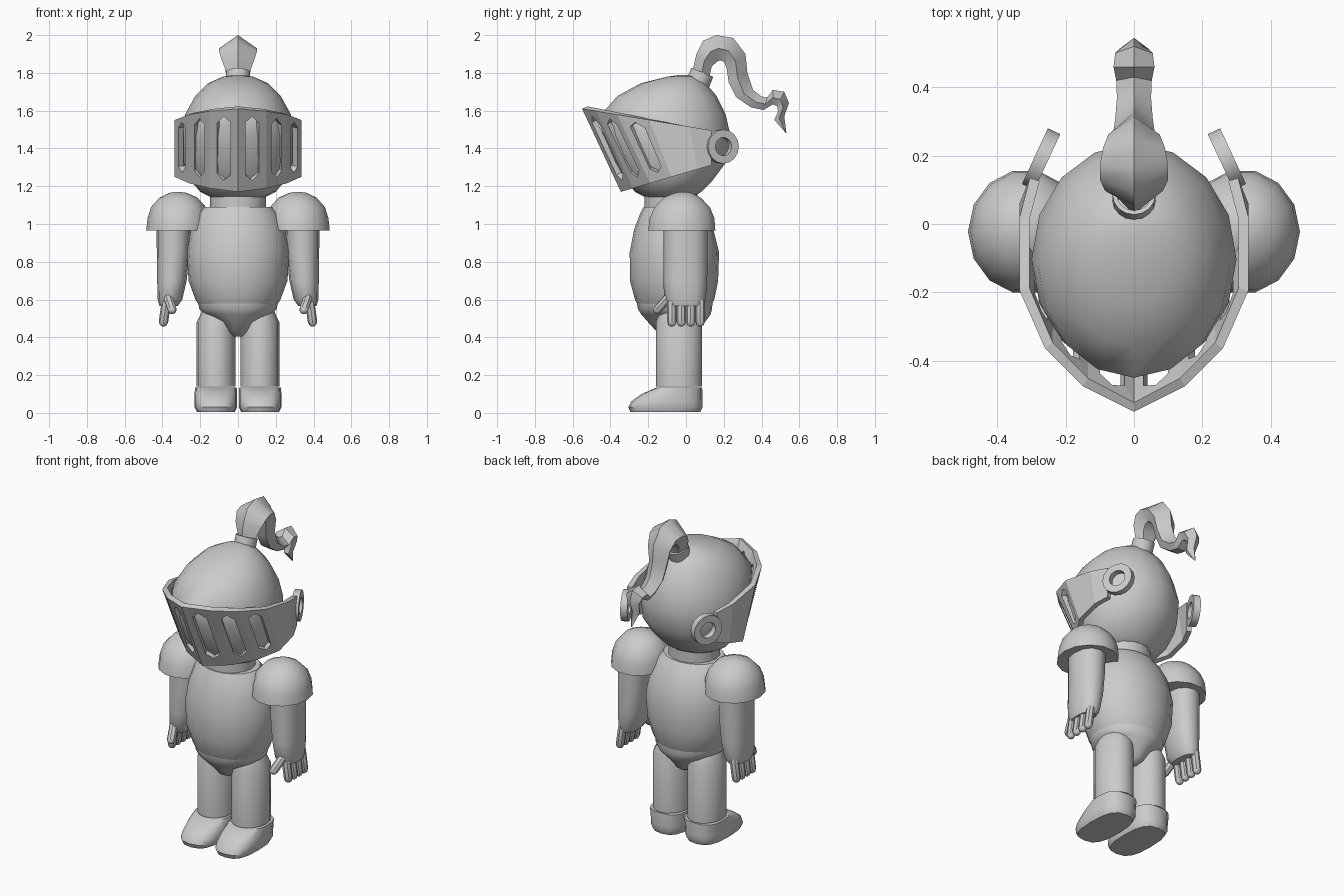
import bpy, bmesh
from math import cos, sin, pi, radians
from mathutils import Matrix, Vector

if "Cube" in bpy.data.objects:
    bpy.data.objects.remove(bpy.data.objects["Cube"])


def make(name, verts, faces, mirror=False, recalc=True):
    me = bpy.data.meshes.new(name)
    me.from_pydata([tuple(v) for v in verts], [], faces)
    bm = bmesh.new()
    bm.from_mesh(me)
    bmesh.ops.remove_doubles(bm, verts=bm.verts, dist=0.0001)
    if recalc:
        bmesh.ops.recalc_face_normals(bm, faces=bm.faces)
    bm.to_mesh(me)
    bm.free()
    ob = bpy.data.objects.new(name, me)
    bpy.context.collection.objects.link(ob)
    if mirror:
        m = ob.modifiers.new("Mirror", 'MIRROR')
        m.use_clip = True
    return ob


def skin(name, rings, closed=False, mirror=False):
    """Join rings of points; cap the ends, or close into a loop."""
    n, k = len(rings[0]), len(rings)
    verts = [p for r in rings for p in r]
    faces = []
    for i in range(k if closed else k - 1):
        a, b = i * n, ((i + 1) % k) * n
        faces += [(a + j, a + (j + 1) % n, b + (j + 1) % n, b + j) for j in range(n)]
    if not closed:
        faces += [tuple(range(n)), tuple(range((k - 1) * n, k * n))]
    return make(name, verts, faces, mirror)


def loft(name, levels, n=16, power=2.0, mirror=False):
    """Stack of ellipses: (z, centre x, half width, y front, y back)."""
    def se(t):
        return abs(t) ** (2 / power) * (1 if t > 0 else -1)
    rings = []
    for z, cx, rx, y0, y1 in levels:
        cy, ry = (y0 + y1) / 2, (y1 - y0) / 2
        rings.append([(cx + rx * se(cos(2 * pi * j / n)),
                       cy + ry * se(sin(2 * pi * j / n)), z) for j in range(n)])
    return skin(name, rings, mirror=mirror)


def lathe(name, profile, matrix, n=16, closed=False, mirror=False):
    """Revolve (radius, height) points around the local z axis."""
    rings = [[matrix @ Vector((r * cos(2 * pi * j / n), r * sin(2 * pi * j / n), h))
              for j in range(n)] for r, h in profile]
    return skin(name, rings, closed, mirror)


def finger(name, a, b, r):
    a, b = Vector(a), Vector(b)
    q = (b - a).to_track_quat('Z', 'Y').to_matrix().to_4x4()
    L = (b - a).length
    lathe(name, [(r * .8, 0), (r, r), (r, L - r), (r * .75, L - r * .3), (r * .3, L)],
          Matrix.Translation(a) @ q, n=8, mirror=True)


# Helmet and neck
loft("helmet", [
    (1.135, 0, .13, -.20, .03), (1.17, 0, .20, -.27, .08), (1.23, 0, .25, -.32, .14),
    (1.33, 0, .29, -.38, .215), (1.47, 0, .30, -.44, .235), (1.58, 0, .28, -.45, .21),
    (1.68, 0, .225, -.36, .16), (1.745, 0, .16, -.24, .105), (1.78, 0, .08, -.10, .05),
    (1.79, 0, .02, -.03, .01)])
loft("neck", [(1.05, 0, .148, -.22, .06), (1.16, 0, .148, -.22, .06)])

# Visor: one slitted panel between each pair of front columns (x, y top, y bottom)
cols = [(0, -.55, -.345), (.15, -.475, -.28), (.26, -.365, -.19),
        (.335, -.195, -.075), (.335, .02, .06), (.305, .135, .135)]
hexagon = [(.5, .12), (.74, .2), (.74, .84), (.5, .92), (.26, .84), (.26, .2)]
verts, faces = [], []
for i, (c, d) in enumerate(zip(cols, cols[1:])):
    def column(p):
        x, yt, yb = p
        return (Vector((x, yb, 1.17 + .295 * (yb + .345))),
                Vector((x, yt, 1.61 - .1667 * (yt + .55))))
    (bl, tl), (br, tr) = column(c), column(d)
    o = len(verts)
    verts += [bl, br, tr, tl]
    if i < 3:
        verts += [bl.lerp(br, u).lerp(tl.lerp(tr, u), v) for u, v in hexagon]
        faces += [tuple(o + k for k in f) for f in
                  [(0, 1, 5, 4, 9), (1, 2, 6, 5), (2, 3, 8, 7, 6), (3, 0, 9, 8)]]
    else:
        faces.append((o, o + 1, o + 2, o + 3))
visor = make("visor", verts, faces, mirror=True, recalc=False)
sol = visor.modifiers.new("Thickness", 'SOLIDIFY')
sol.thickness, sol.offset = .03, -1

# Visor hinges
hinge = (Matrix.Translation((.272, .19, 1.41)) @ Matrix.Rotation(radians(25), 4, 'Z')
         @ Matrix.Rotation(radians(90), 4, 'Y'))
lathe("visor_hinge", [(.09, -.02), (.09, .02), (.048, .02), (.048, -.02)],
      hinge, closed=True, mirror=True)

# Plume socket
lathe("plume_socket", [(.063, -.05), (.063, .03), (.05, .03), (.05, -.05)],
      Matrix.Translation((0, .075, 1.775)) @ Matrix.Rotation(radians(-22), 4, 'X'), closed=True)

# Plume: outer edge (y, z), inner edge (y, z), half width
plume = [
    (.03, 1.79, .125, 1.76, .05), (.055, 1.90, .14, 1.83, .085), (.09, 1.97, .17, 1.855, .10),
    (.16, 2.0, .185, 1.86, .10), (.25, 1.985, .20, 1.85, .09), (.315, 1.90, .21, 1.82, .075),
    (.325, 1.80, .22, 1.75, .06), (.355, 1.71, .26, 1.67, .055), (.40, 1.675, .34, 1.615, .05),
    (.43, 1.67, .41, 1.60, .052), (.46, 1.71, .46, 1.63, .06), (.52, 1.70, .48, 1.62, .055),
    (.545, 1.64, .485, 1.595, .04), (.52, 1.57, .465, 1.55, .03), (.532, 1.48, .525, 1.485, .005)]
rings = []
for yo, zo, yi, zi, w in plume:
    a, b = Vector((0, yo, zo)), Vector((0, yi, zi))
    rings.append([a.lerp(b, t) + Vector((s * w, 0, 0))
                  for s, t in [(0, 0), (1, .5), (.55, .95), (-.55, .95), (-1, .5)]])
skin("plume", rings)

# Torso and pelvis
loft("torso", [
    (.56, 0, .20, -.25, .13), (.60, 0, .225, -.27, .15), (.70, 0, .262, -.297, .17),
    (.85, 0, .27, -.298, .175), (.97, 0, .25, -.275, .145), (1.05, 0, .215, -.245, .10),
    (1.09, 0, .18, -.225, .07)], n=20)
loft("pelvis", [
    (.405, 0, .03, -.11, .02), (.425, 0, .065, -.15, .055), (.48, 0, .10, -.20, .10),
    (.52, 0, .175, -.235, .13), (.55, 0, .205, -.255, .138), (.58, 0, .21, -.26, .14)], n=20)

# Legs and feet
loft("leg", [(.14, .116, .103, -.16, .085), (.48, .116, .103, -.16, .085),
             (.54, .11, .08, -.14, .06)], mirror=True)
loft("foot", [
    (.005, .117, .10, -.295, .075), (.03, .117, .113, -.305, .088), (.06, .117, .113, -.29, .088),
    (.10, .117, .113, -.235, .088), (.135, .117, .11, -.155, .085)], power=2.8, mirror=True)

# Arms and shoulder guards
loft("arm", [
    (.565, .368, .048, -.09, .09), (.60, .36, .065, -.115, .105), (.70, .35, .078, -.12, .112),
    (.85, .343, .087, -.12, .115), (1.0, .341, .09, -.12, .115)], n=12, power=2.3, mirror=True)
loft("shoulder_guard", [
    (.965, .318, .168, -.205, .16), (1.03, .316, .163, -.197, .155), (1.09, .315, .145, -.17, .13),
    (1.14, .315, .10, -.12, .08), (1.165, .318, .045, -.06, .03), (1.17, .318, .01, -.03, 0)],
    n=14, mirror=True)

# Hands
for i, y in enumerate((-.075, -.025, .025, .075)):
    finger(f"finger_{i + 1}", (.375, y, .62), (.398, y, .458), .025)
finger("thumb", (.375, -.08, .625), (.343, -.165, .53), .025)

# Smooth shading with sharp edges kept
bpy.ops.object.select_all(action='SELECT')
bpy.context.view_layer.objects.active = visor
bpy.ops.object.shade_smooth_by_angle(angle=radians(40))
visor.data.shade_flat()
